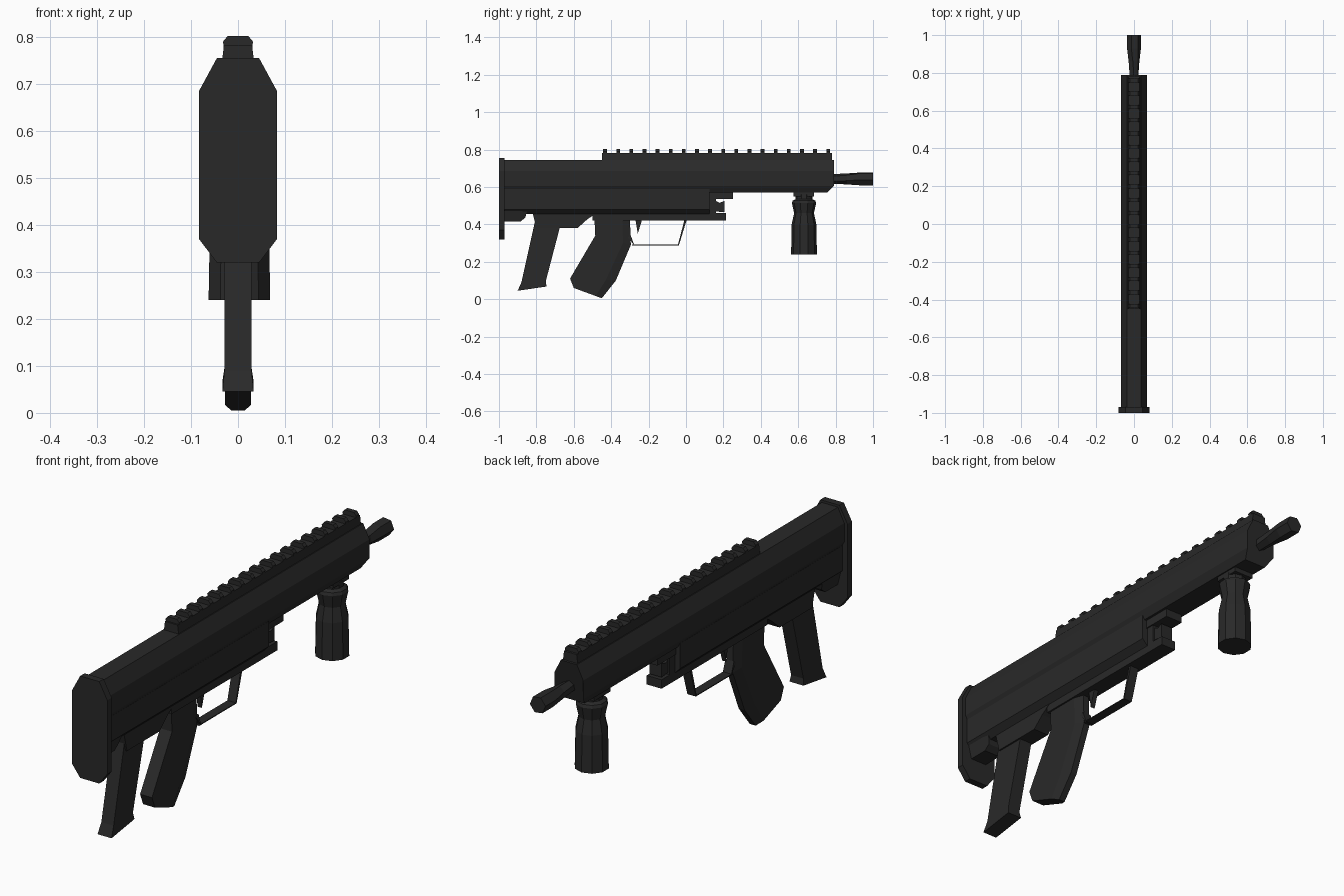
import bpy, bmesh, math

cube = bpy.data.objects.get("Cube")
if cube:
    bpy.data.objects.remove(cube, do_unlink=True)

black = bpy.data.materials.new("matte_black")
black.use_nodes = True
colour = (0.022, 0.022, 0.022, 1)
black.diffuse_color = colour
bsdf = black.node_tree.nodes["Principled BSDF"]
bsdf.inputs["Base Color"].default_value = colour
bsdf.inputs["Roughness"].default_value = 0.8


def finish(name, bm):
    bmesh.ops.recalc_face_normals(bm, faces=bm.faces)
    mesh = bpy.data.meshes.new(name)
    bm.to_mesh(mesh)
    bm.free()
    mesh.materials.append(black)
    obj = bpy.data.objects.new(name, mesh)
    bpy.context.collection.objects.link(obj)
    return obj


def loft(name, rings):
    """Skin a list of equal-length point rings and cap both ends."""
    bm = bmesh.new()
    loops = [[bm.verts.new(p) for p in ring] for ring in rings]
    n = len(loops[0])
    for a, b in zip(loops, loops[1:]):
        for i in range(n):
            j = (i + 1) % n
            bm.faces.new((a[i], a[j], b[j], b[i]))
    bm.faces.new(loops[0])
    bm.faces.new(loops[-1])
    return finish(name, bm)


def side_prism(name, outline, half):
    """Side outline in (y, z), extruded across the width."""
    return loft(name, [[(x, y, z) for y, z in outline] for x in (-half, half)])


def long_prism(name, half_section, y0, y1):
    """Half section in (x, z), mirrored and extruded lengthwise."""
    section = half_section + [(-x, z) for x, z in reversed(half_section)]
    return loft(name, [[(x, y, z) for x, z in section] for y in (y0, y1)])


def box(name, half, y0, y1, z0, z1):
    return long_prism(name, [(half, z0), (half, z1)], y0, y1)


# Butt plate and receiver
long_prism("butt_plate", [(.045, .32), (.083, .37), (.083, .685), (.045, .755)], -1, -.97)
receiver = long_prism("upper_receiver",
                      [(.05, .57), (.068, .605), (.068, .685), (.038, .745)], -.98, .79)
for v in receiver.data.vertices:
    if v.co.y > .7 and v.co.z < .59:
        v.co.y = .755
long_prism("lower_receiver", [(.035, .455), (.06, .48), (.06, .588)], -.97, .125)
stock_heel = side_prism("stock_heel", [(-.975, .5), (-.975, .415), (-.885, .415),
                                      (-.86, .435), (-.84, .5)], .058)
for v in stock_heel.data.vertices:
    if v.co.z < .44:
        v.co.x *= .65
box("lower_rail", .035, -.5, .215, .422, .46)
side_prism("grip_mount", [(-.82, .46), (-.80, .38), (-.58, .38), (-.53, .425), (-.48, .46)], .036)

# Front latch under the receiver
box("latch_shelf", .04, .1, .25, .535, .575)
box("latch_block", .035, .1, .16, .45, .54)
side_prism("latch_lever", [(.15, .47), (.205, .465), (.205, .525), (.18, .515), (.15, .53)], .028)

# Sight rail with repeated teeth
long_prism("sight_rail", [(.035, .74), (.03, .782)], -.45, .78)
for i in range(18):
    y = -.433 + i * .0702
    long_prism("rail_tooth", [(.03, .778), (.032, .79), (.022, .802)], y - .01, y + .01)

# Rear grip with flared foot
grip = side_prism("rear_grip", [(-.80, .45), (-.88, .09), (-.90, .045),
                                (-.745, .068), (-.75, .095), (-.665, .42)], .029)
for v in grip.data.vertices:
    if v.co.z < .07:
        v.co.x *= 1.14

# Magazine with chamfered front edges
back = [(-.49, .44), (-.485, .34), (-.62, .11), (-.60, .06)]
front = [(-.30, .44), (-.295, .29), (-.375, .10), (-.45, .005)]
rings = []
for (yb, zb), (yf, zf) in zip(back, front):
    ym, zm = yf + (yb - yf) * .22, zf + (zb - zf) * .22
    rings.append([(-.028, yb, zb), (.028, yb, zb), (.028, ym, zm),
                  (.014, yf, zf), (-.014, yf, zf), (-.028, ym, zm)])
loft("magazine", rings)

# Trigger and thin guard
side_prism("trigger", [(-.27, .425), (-.235, .425), (-.258, .35)], .01)
side_prism("guard_front", [(-.008, .425), (.004, .425), (-.038, .288), (-.044, .288)], .02)
side_prism("guard_bottom", [(-.29, .288), (-.29, .292), (-.04, .292), (-.04, .288)], .02)
side_prism("guard_rear", [(-.31, .33), (-.275, .285), (-.295, .34)], .02)


def ring(radius, n, centre, axis, turn=0.0):
    pts = []
    for i in range(n):
        a = 2 * math.pi * (i + .5) / n + turn
        u, w = radius * math.cos(a), radius * math.sin(a)
        x, y, z = centre
        pts.append((x + u, y + w, z) if axis == "z" else (x + u, y, z + w))
    return pts


# Muzzle
loft("barrel", [ring(r, 6, (0, y, .643), "y", t) for y, r, t in
                [(.77, .025, 0), (.86, .03, .2), (.93, .037, .4), (1, .037, .4)]])

# Foregrip and its mount
box("foregrip_mount", .045, .575, .685, .55, .61)
loft("foregrip", [ring(r, 10, (.003, .631, z), "z") for z, r in
                  [(.24, .069), (.4, .066), (.46, .053), (.515, .065),
                   (.527, .06), (.535, .045), (.56, .045)]])
